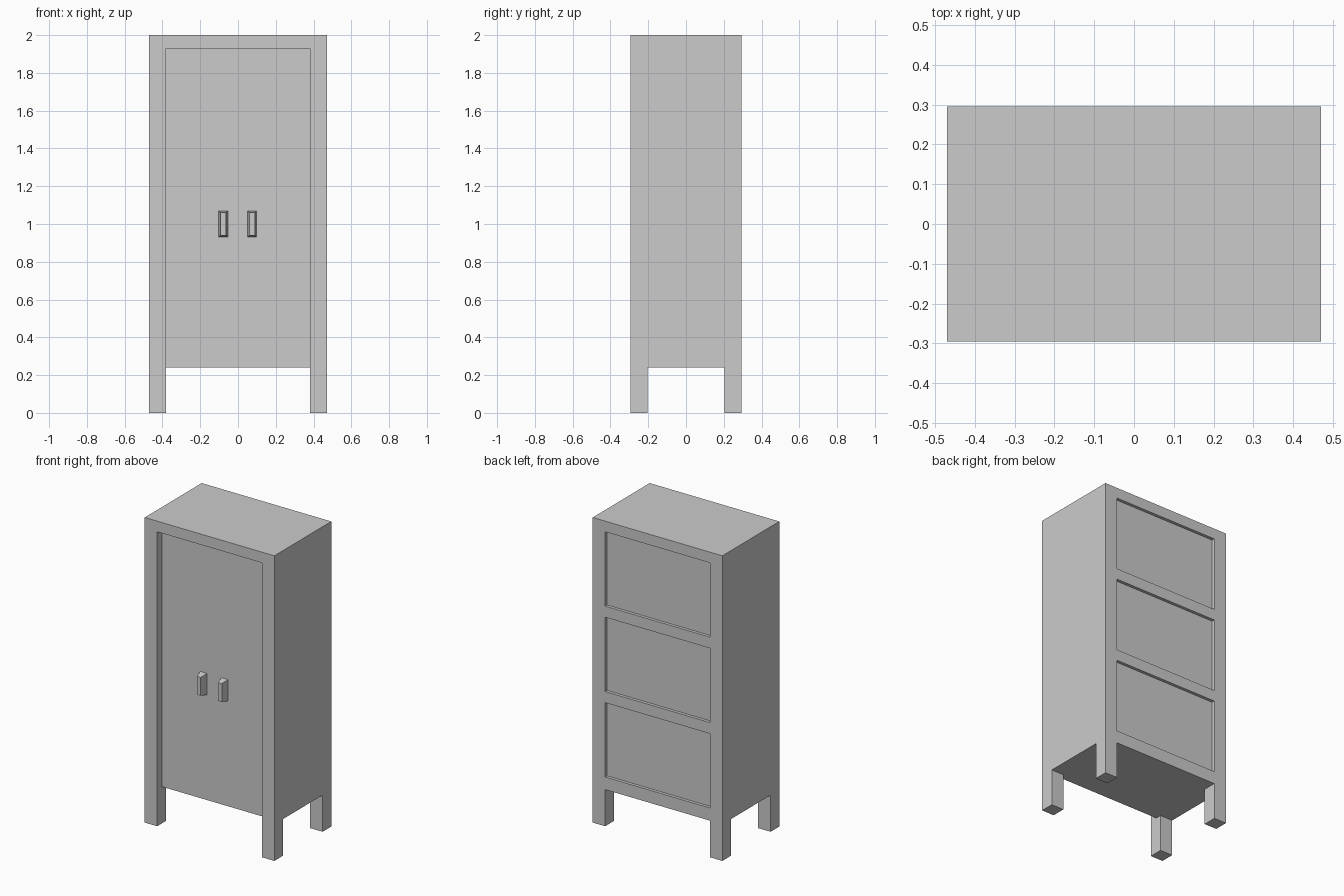
import bpy, bmesh
from mathutils import Vector

if "Cube" in bpy.data.objects:
    bpy.data.objects.remove(bpy.data.objects["Cube"])

W, D, H = 0.47, 0.295, 2.0      # half width, half depth, height
POST = 0.09                     # leg / frame post thickness
IX, IY = W - POST, D - POST     # inner edges of the posts
FLOOR = 0.24                    # underside of the cabinet
DOOR_Y = -D + 0.05              # recessed door plane


def box(name, lo, hi, taper=0.0):
    """Box from lo to hi; taper shrinks the -y face on all sides."""
    bm = bmesh.new()
    bmesh.ops.create_cube(bm, size=1)
    lo, hi = Vector(lo), Vector(hi)
    mid, size = (lo + hi) / 2, hi - lo
    for v in bm.verts:
        front = v.co.y < 0
        sx, sz = v.co.x, v.co.z
        v.co = Vector(c * s for c, s in zip(v.co, size)) + mid
        if front:
            v.co.x -= 2 * sx * taper
            v.co.z -= 2 * sz * taper
    me = bpy.data.meshes.new(name)
    bm.to_mesh(me)
    bm.free()
    ob = bpy.data.objects.new(name, me)
    bpy.context.collection.objects.link(ob)
    return ob


def carve(target, lo, hi):
    """Cut a box out of the target and discard the cutter."""
    cutter = box("cutter", lo, hi)
    cutter.hide_render = True
    mod = target.modifiers.new("cut", "BOOLEAN")
    mod.operation, mod.solver, mod.object = "DIFFERENCE", "EXACT", cutter
    bpy.context.view_layer.objects.active = target
    bpy.ops.object.modifier_apply(modifier=mod.name)
    bpy.data.objects.remove(cutter)


# Cabinet body with four integral legs
body = box("cabinet_body", (-W, -D, 0), (W, D, H))
carve(body, (-IX, -1, -1), (IX, 1, FLOOR))
carve(body, (-1, -IY, -1), (1, IY, FLOOR))

# Recessed door front, open at the bottom
carve(body, (-IX, -1, -1), (IX, DOOR_Y, 1.93))

# Three shallow back panels
for top in (1.93, 1.37, 0.81):
    carve(body, (-IX, D - 0.02, top - 0.487), (IX, 1, top))

# Pair of tapered door handles
for side, x in (("left", -0.078), ("right", 0.075)):
    box(side + "_handle", (x - 0.024, -D, 0.93), (x + 0.024, DOOR_Y, 1.07), taper=0.01)
